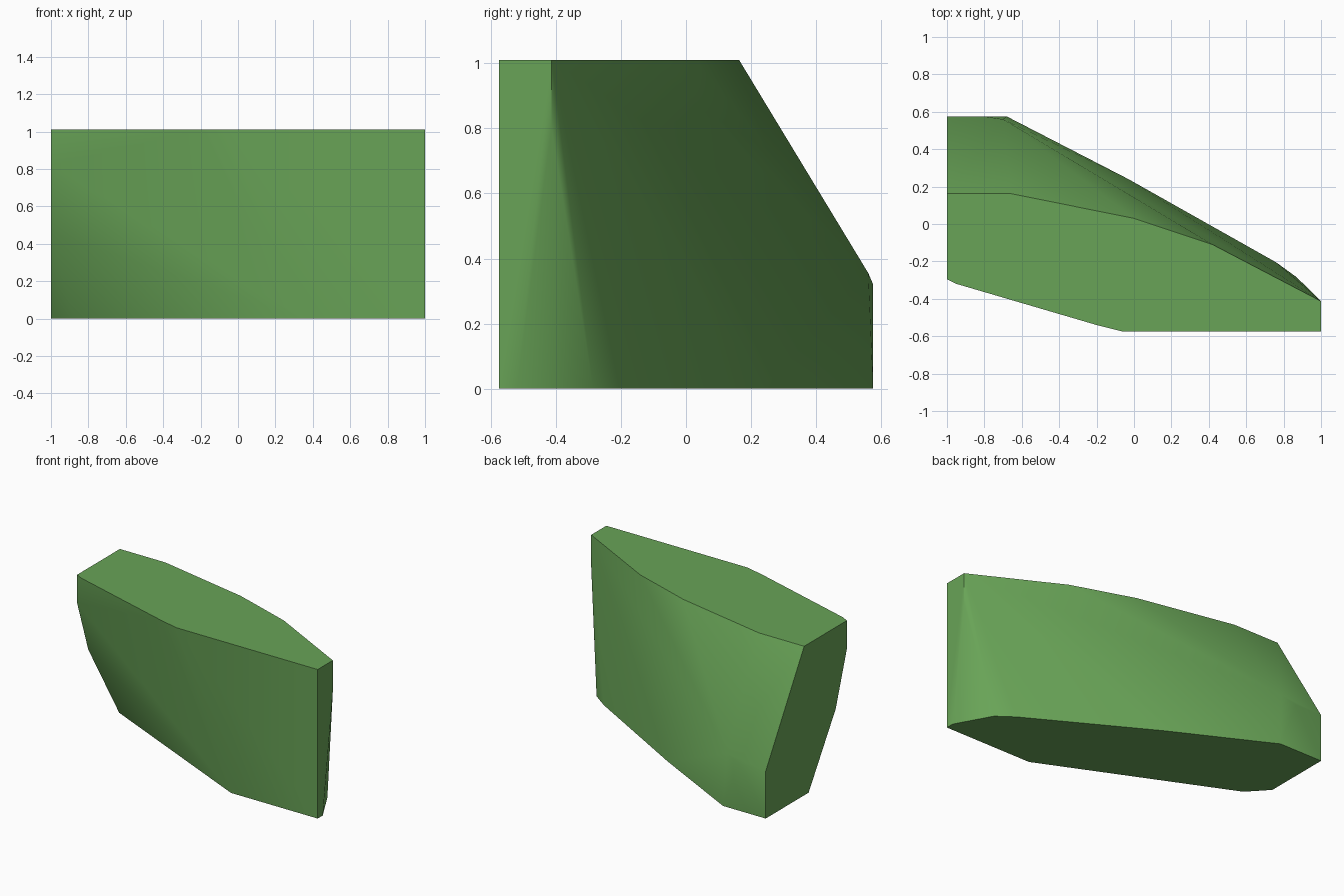
import bpy, bmesh, math

cube = bpy.data.objects.get("Cube")
if cube:
    bpy.data.objects.remove(cube, do_unlink=True)

# Single green material
green = bpy.data.materials.new("leaf_green")
green.use_nodes = True
colour = (0.14, 0.37, 0.095, 1.0)
green.diffuse_color = colour
green.node_tree.nodes["Principled BSDF"].inputs["Base Color"].default_value = colour

HEIGHT = 1.01

# Flat top outline
top = [(-1, -0.295), (-0.95, -0.32), (-0.2, -0.54), (-0.06, -0.575), (1, -0.575),
       (1, -0.413), (0.42, -0.11), (0, 0.03), (-0.66, 0.163), (-1, 0.163)]
# Flat bottom outline
bottom = [(-1, 0.115), (-0.88, -0.015), (0.35, -0.575), (1, -0.575), (1, -0.52),
          (0.87, -0.285), (0.76, -0.205), (-0.03, 0.24), (-0.68, 0.575), (-1, 0.575)]
# Corners part way up: front chamfer, back wall top, narrow end
middle = [(-1, -0.295, 0.82), (-1, -0.175, 0.457), (-1, 0.575, 0.32),
          (-0.80, 0.575, 0.32), (-0.70, 0.56, 0.355), (1, -0.413, 0.80)]

# Faceted boulder: convex skin over the outlines
bm = bmesh.new()
for x, y in top:
    bm.verts.new((x, y, HEIGHT))
for x, y in bottom:
    bm.verts.new((x, y, 0))
for co in middle:
    bm.verts.new(co)
hull = bmesh.ops.convex_hull(bm, input=bm.verts[:])
loose = [v for v in bm.verts if not v.link_faces]
bmesh.ops.delete(bm, geom=loose, context='VERTS')
bmesh.ops.dissolve_limit(bm, angle_limit=math.radians(1),
                         verts=bm.verts[:], edges=bm.edges[:])
bmesh.ops.recalc_face_normals(bm, faces=bm.faces[:])

mesh = bpy.data.meshes.new("rock_block")
bm.to_mesh(mesh)
bm.free()
mesh.materials.append(green)
rock = bpy.data.objects.new("rock_block", mesh)
bpy.context.collection.objects.link(rock)

# Soft blends on shallow facets, crisp main edges
bpy.ops.object.select_all(action='DESELECT')
rock.select_set(True)
bpy.context.view_layer.objects.active = rock
bpy.ops.object.shade_smooth_by_angle(angle=math.radians(30))
